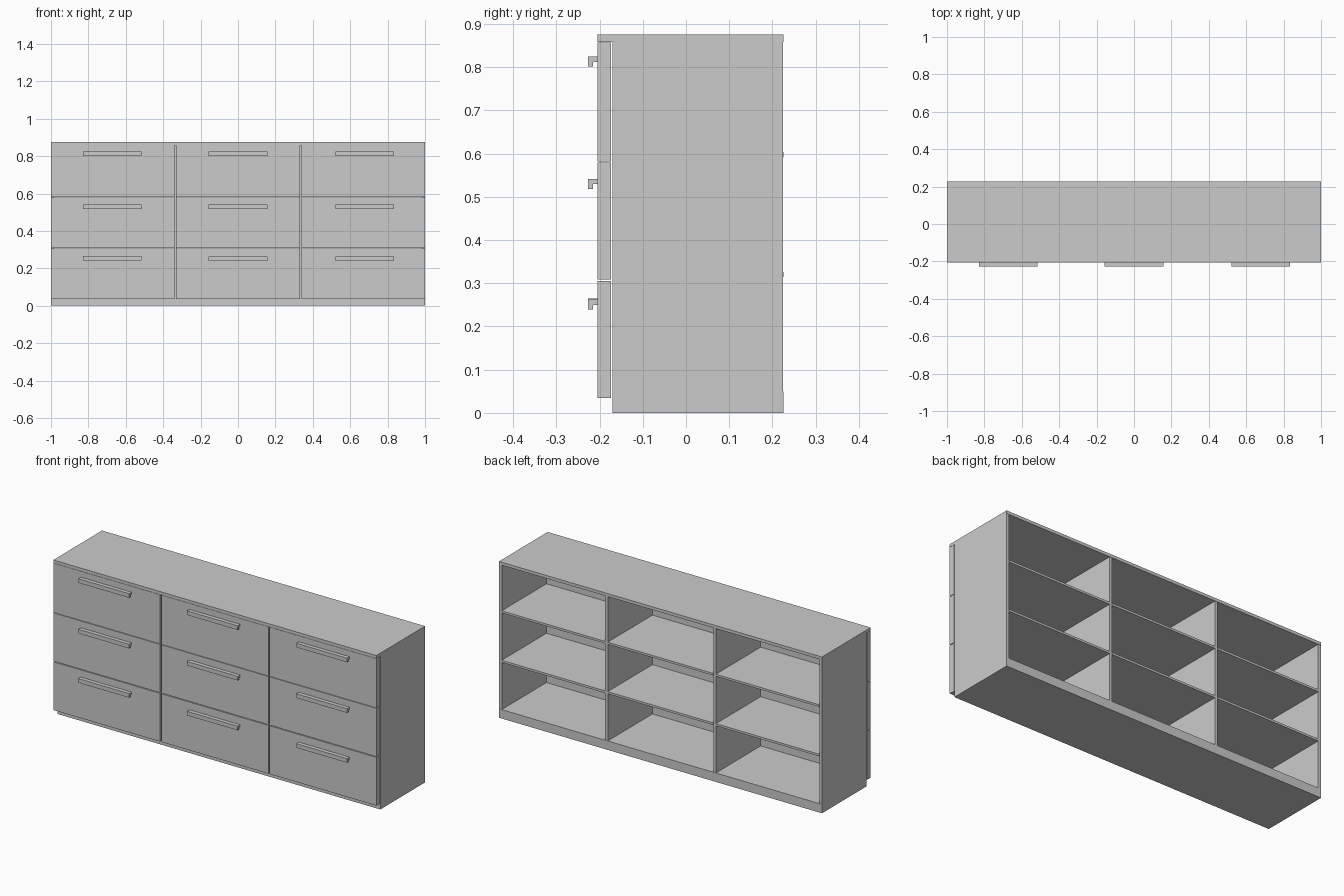
import bpy, bmesh

if "Cube" in bpy.data.objects:
    bpy.data.objects.remove(bpy.data.objects["Cube"])


def prism(name, profile, x0, x1):
    """Extrude a (y, z) outline along x."""
    bm = bmesh.new()
    face = bm.faces.new([bm.verts.new((x0, y, z)) for y, z in profile])
    ext = bmesh.ops.extrude_face_region(bm, geom=[face])
    moved = [v for v in ext["geom"] if isinstance(v, bmesh.types.BMVert)]
    bmesh.ops.translate(bm, verts=moved, vec=(x1 - x0, 0, 0))
    bmesh.ops.recalc_face_normals(bm, faces=bm.faces)
    mesh = bpy.data.meshes.new(name)
    bm.to_mesh(mesh)
    bm.free()
    obj = bpy.data.objects.new(name, mesh)
    bpy.context.collection.objects.link(obj)
    return obj


def box(name, x0, x1, y0, y1, z0, z1):
    return prism(name, [(y0, z0), (y1, z0), (y1, z1), (y0, z1)], x0, x1)


FRONT, BODY, BACK = -0.205, -0.17, 0.224
TOP, BASE, T = 0.875, 0.05, 0.017

# Carcass, open at the back
box("top_panel", -1, 1, FRONT, BACK + 0.002, TOP - T, TOP)
box("base_plinth", -1, 1, BODY, BACK + 0.002, 0, BASE)
for side, x in (("left", -1), ("right", 1 - T)):
    box(f"{side}_side_panel", x, x + T, BODY, BACK, BASE, TOP - T)
for side, x in (("left", -0.335), ("right", 0.335)):
    box(f"{side}_divider", x - T / 2, x + T / 2, BODY, BACK, BASE, TOP - T)

# Shelves between the uprights
bays = [(-1 + T, -0.3435), (-0.3265, 0.3265), (0.3435, 1 - T)]
for i, (x0, x1) in enumerate(bays):
    for j, z in enumerate((0.314, 0.591)):
        box(f"shelf_{i}_{j}", x0, x1, BODY, BACK + 0.002, z, z + 0.012)

# Drawer fronts with hooked pull handles
columns = [(-1, -0.34, -0.672), (-0.331, 0.331, 0), (0.34, 1, 0.677)]
rows = [(0.035, 0.305, 0.265), (0.309, 0.579, 0.541), (0.582, 0.857, 0.824)]
for i, (x0, x1, cx) in enumerate(columns):
    for j, (z0, z1, h) in enumerate(rows):
        box(f"drawer_front_{i}_{j}", x0, x1, FRONT, -0.173, z0, z1)
        if j == 0 and i > 0:
            h -= 0.003
        hook = [(FRONT, h), (-0.227, h), (-0.227, h - 0.023),
                (-0.215, h - 0.023), (-0.215, h - 0.012), (FRONT, h - 0.012)]
        prism(f"handle_{i}_{j}", hook, cx - 0.157, cx + 0.157)
